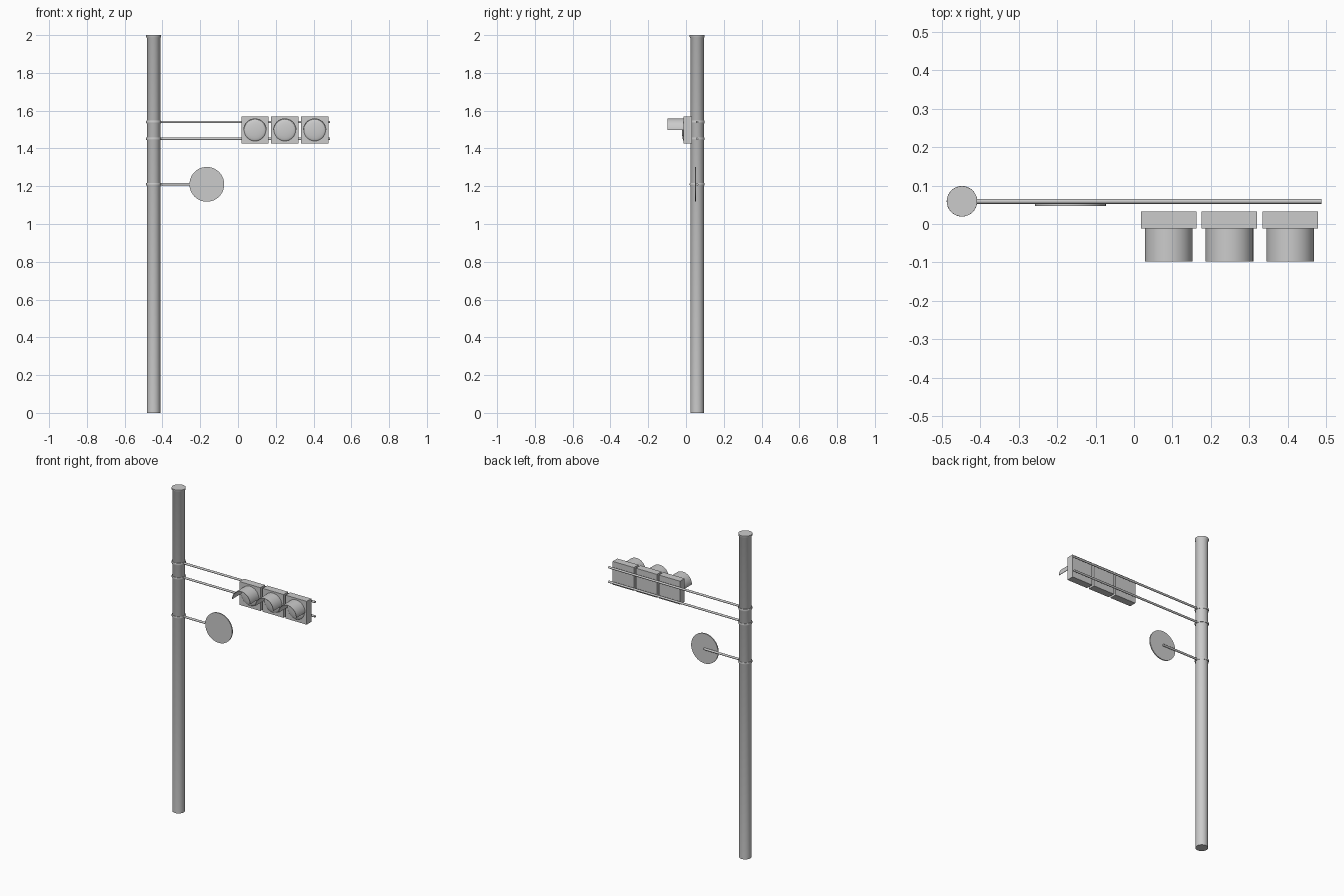
import bpy, bmesh, math
from mathutils import Matrix

if "Cube" in bpy.data.objects:
    bpy.data.objects.remove(bpy.data.objects["Cube"])

PX, PY = -0.447, 0.059          # pole axis
ALONG_X = Matrix.Rotation(math.pi / 2, 4, 'Y')
ALONG_Y = Matrix.Rotation(math.pi / 2, 4, 'X')   # local +z points to -y


def finish(name, bm, smooth=True):
    bmesh.ops.recalc_face_normals(bm, faces=bm.faces)
    me = bpy.data.meshes.new(name)
    bm.to_mesh(me)
    bm.free()
    ob = bpy.data.objects.new(name, me)
    bpy.context.collection.objects.link(ob)
    if smooth:
        bpy.ops.object.select_all(action='DESELECT')
        ob.select_set(True)
        bpy.context.view_layer.objects.active = ob
        bpy.ops.object.shade_smooth_by_angle(angle=math.radians(35))
    return ob


def lathe(name, profile, loc, rot=Matrix(), steps=32):
    """Spin (radius, height) points about local z."""
    bm = bmesh.new()
    vs = [bm.verts.new((r, 0, h)) for r, h in profile]
    es = [bm.edges.new(p) for p in zip(vs, vs[1:])]
    bmesh.ops.spin(bm, geom=vs + es, cent=(0, 0, 0), axis=(0, 0, 1),
                   angle=math.tau, steps=steps)
    bmesh.ops.remove_doubles(bm, verts=bm.verts, dist=1e-5)
    bm.transform(Matrix.Translation(loc) @ rot)
    return finish(name, bm)


def cylinder(name, r, length, loc, rot=Matrix(), steps=32):
    return lathe(name, [(0, 0), (r, 0), (r, length), (0, length)], loc, rot, steps)


def box(name, size, loc):
    bm = bmesh.new()
    bmesh.ops.create_cube(bm, size=1)
    bm.transform(Matrix.Translation(loc) @ Matrix.Diagonal((*size, 1)))
    return finish(name, bm, False)


def visor(name, r, thick, depth, loc):
    """Half-tube hood projecting forward."""
    n = 20
    arc = [math.pi * i / n for i in range(n + 1)]
    pts = [(r * math.cos(a), r * math.sin(a)) for a in arc]
    pts += [((r - thick) * math.cos(a), (r - thick) * math.sin(a)) for a in reversed(arc)]
    bm = bmesh.new()
    f = bm.faces.new([bm.verts.new((x, 0, z)) for x, z in pts])
    ext = bmesh.ops.extrude_face_region(bm, geom=[f], use_keep_orig=True)
    moved = [g for g in ext['geom'] if isinstance(g, bmesh.types.BMVert)]
    bmesh.ops.translate(bm, verts=moved, vec=(0, -depth, 0))
    bm.transform(Matrix.Translation(loc))
    return finish(name, bm)


# Pole with a slightly flared cap
lathe("pole", [(0, 0), (0.036, 0), (0.036, 1.985), (0.0395, 1.99),
               (0.0395, 2.0), (0, 2.0)], (PX, PY, 0))

# Horizontal arms and the clamps that hold them
for name, z, end in (("upper_arm", 1.54, 0.487), ("lower_arm", 1.451, 0.487),
                     ("sign_arm", 1.21, -0.165)):
    cylinder(name, 0.0065, end - PX, (PX, PY, z), ALONG_X, 16)
    lathe(name + "_clamp", [(0.035, -0.007), (0.0385, -0.007), (0.0397, -0.003),
                            (0.0397, 0.003), (0.0385, 0.007), (0.035, 0.007)],
          (PX, PY, z))

# Round sign
cylinder("round_sign", 0.092, 0.007, (-0.165, 0.054, 1.21), ALONG_Y, 48)

# Three signal heads: housing, domed lens, hood
for i, x in enumerate((0.09, 0.248, 0.406)):
    box(f"signal_housing_{i}", (0.144, 0.045, 0.144), (x, 0.0105, 1.497))
    dome = [(0.058 * math.cos(a), 0.010 * math.sin(a))
            for a in (math.pi / 2 * k / 6 for k in range(6))] + [(0, 0.010)]
    lathe(f"signal_lens_{i}", dome, (x, -0.0115, 1.497), ALONG_Y)
    visor(f"signal_hood_{i}", 0.062, 0.003, 0.0865, (x, -0.0115, 1.497))
